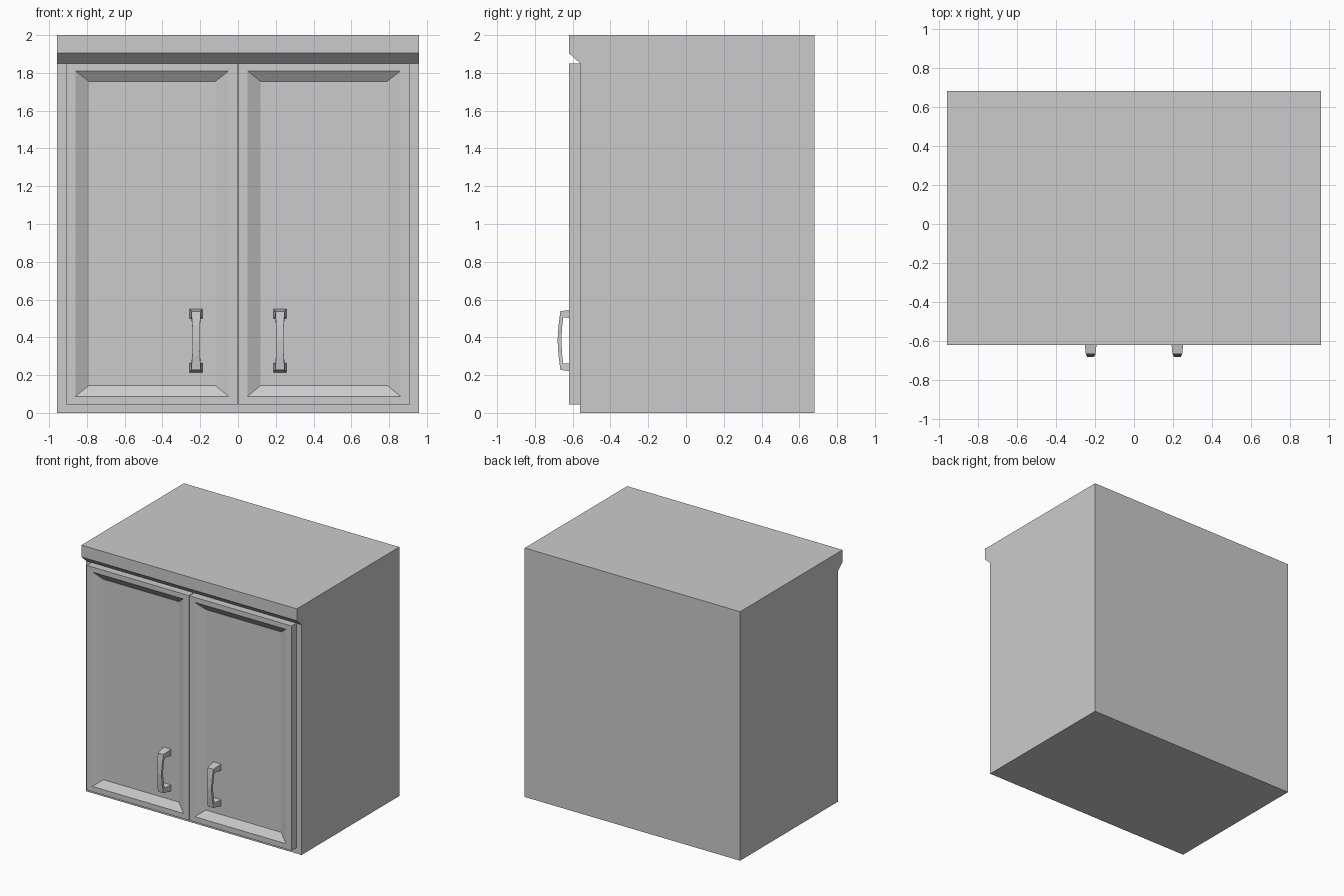
import bpy, bmesh

if "Cube" in bpy.data.objects:
    bpy.data.objects.remove(bpy.data.objects["Cube"])


def finish(bm, name):
    bmesh.ops.recalc_face_normals(bm, faces=bm.faces)
    mesh = bpy.data.meshes.new(name)
    bm.to_mesh(mesh)
    bm.free()
    obj = bpy.data.objects.new(name, mesh)
    bpy.context.collection.objects.link(obj)
    return obj


def loft(name, loops):
    """Skin a chain of equal-length point loops and cap both ends."""
    bm = bmesh.new()
    rings = [[bm.verts.new(p) for p in loop] for loop in loops]
    for a, b in zip(rings, rings[1:]):
        n = len(a)
        for i in range(n):
            j = (i + 1) % n
            bm.faces.new((a[i], a[j], b[j], b[i]))
    bm.faces.new(rings[0])
    bm.faces.new(rings[-1])
    return finish(bm, name)


def rect(x0, x1, z0, z1, y):
    return [(x0, y, z0), (x1, y, z0), (x1, y, z1), (x0, y, z1)]


# Carcass: side profile with overhanging cornice, extruded across x
profile = [(-0.56, 0), (0.68, 0), (0.68, 2), (-0.62, 2), (-0.62, 1.905), (-0.56, 1.85)]
loft("cabinet_body", [[(x, y, z) for y, z in profile] for x in (-0.957, 0.957)])

# Handle half: (outer y, z), (inner y, z), half width, from foot to middle
HALF = [((-0.58, 0.215), (-0.58, 0.265), 0.034),
        ((-0.665, 0.228), (-0.65, 0.261), 0.025),
        ((-0.675, 0.305), (-0.656, 0.31), 0.02),
        ((-0.68, 0.383), (-0.66, 0.383), 0.018)]
MID = 0.383


def flip(p):
    return (p[0], 2 * MID - p[1])


sections = HALF + [(flip(o), flip(i), w) for o, i, w in reversed(HALF[:-1])]

for side, s in (("left", -1), ("right", 1)):
    # Door: back, front edge, then sloped recess down to the flat panel
    loft(f"{side}_door", [
        rect(s * 0.003, s * 0.91, 0.045, 1.85, -0.56),
        rect(s * 0.003, s * 0.91, 0.045, 1.85, -0.62),
        rect(s * 0.05, s * 0.86, 0.088, 1.81, -0.62),
        rect(s * 0.12, s * 0.79, 0.145, 1.755, -0.58)])
    # Bow handle standing on the panel
    cx = s * 0.222
    loft(f"{side}_handle", [
        [(cx - w, *o), (cx + w, *o), (cx + w, *i), (cx - w, *i)]
        for o, i, w in sections])
